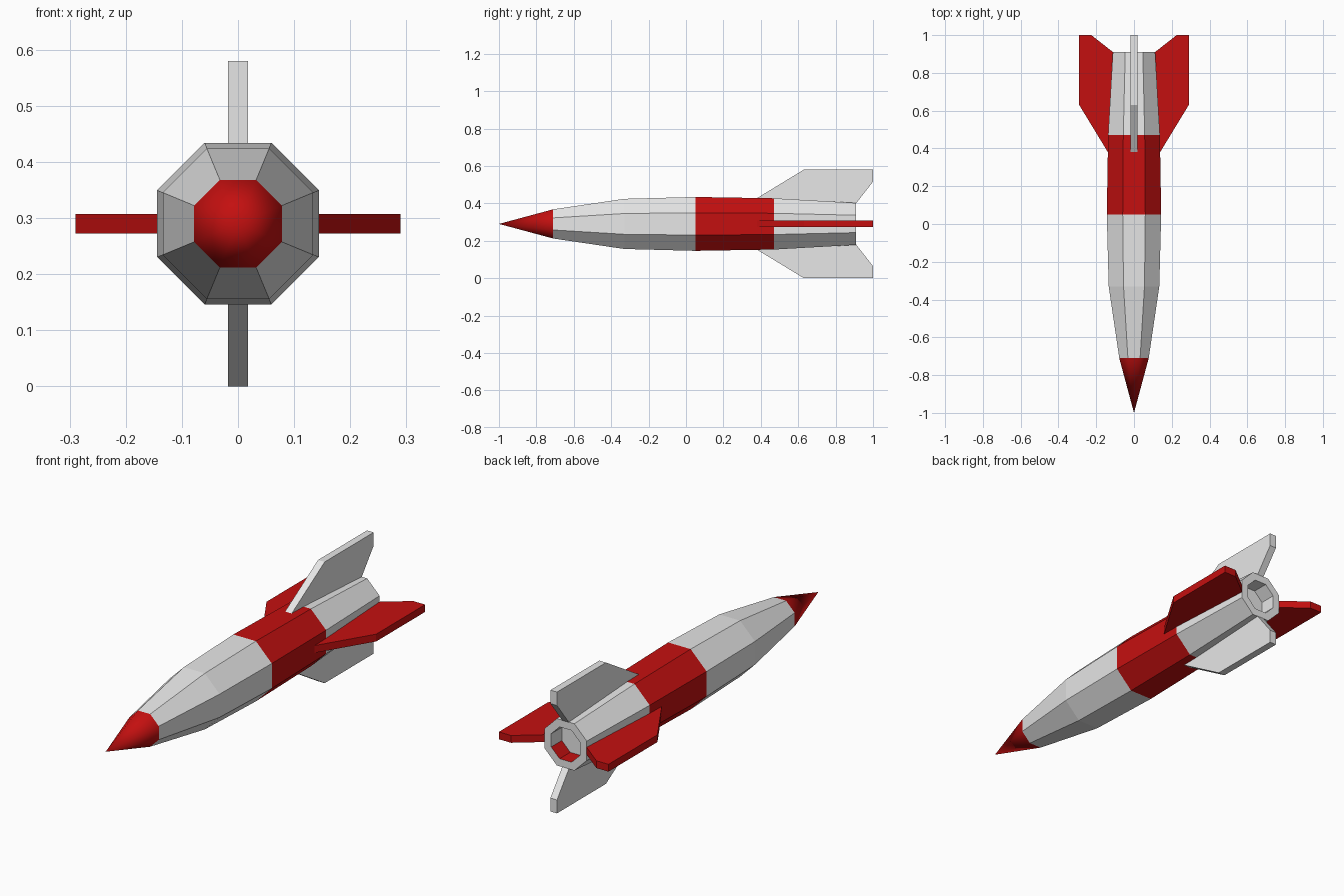
import bpy, bmesh, math
from mathutils import Matrix, Vector

if "Cube" in bpy.data.objects:
    bpy.data.objects.remove(bpy.data.objects["Cube"])

AXIS_Z = 0.29
SIDES = 8


def material(name, rgb):
    m = bpy.data.materials.new(name)
    m.diffuse_color = (*rgb, 1)
    m.use_nodes = True
    m.node_tree.nodes["Principled BSDF"].inputs["Base Color"].default_value = m.diffuse_color
    return m


GREY = material("light grey", (0.8, 0.8, 0.8))
RED = material("red", (0.55, 0.005, 0.005))


def finish(bm, name, mats):
    bmesh.ops.recalc_face_normals(bm, faces=bm.faces)
    me = bpy.data.meshes.new(name)
    bm.to_mesh(me)
    bm.free()
    for m in mats:
        me.materials.append(m)
    ob = bpy.data.objects.new(name, me)
    bpy.context.collection.objects.link(ob)
    return ob


def ring(bm, y, flat):
    # octagon with flat sides on top, bottom, left and right
    r = flat / math.cos(math.pi / SIDES)
    return [bm.verts.new((r * math.cos((i + 0.5) * math.tau / SIDES), y,
                          AXIS_Z + r * math.sin((i + 0.5) * math.tau / SIDES)))
            for i in range(SIDES)]


def bridge(bm, a, b):
    return [bm.faces.new((a[i], a[(i + 1) % SIDES], b[(i + 1) % SIDES], b[i]))
            for i in range(SIDES)]


# Body: octagonal hull with a red band and a recessed nozzle
bm = bmesh.new()
profile = [(-0.71, 0.078), (-0.33, 0.134), (0.05, 0.144), (0.47, 0.137),
           (0.91, 0.112), (0.91, 0.076), (0.83, 0.076)]
rings = [ring(bm, y, f) for y, f in profile]
for k in range(len(rings) - 1):
    for i, f in enumerate(bridge(bm, rings[k], rings[k + 1])):
        # red band, plus the red lower lining of the nozzle
        f.material_index = int(k == 2 or (k == 5 and i in (5, 6)))
bm.faces.new(rings[-1])
bm.faces.new(rings[0])
finish(bm, "rocket_body", [GREY, RED])

# Nose cone, smooth shaded
bm = bmesh.new()
base = ring(bm, -0.71, 0.078)
tip = bm.verts.new((0, -1, AXIS_Z))
for i in range(SIDES):
    bm.faces.new((base[i], base[(i + 1) % SIDES], tip)).smooth = True
finish(bm, "nose_cone", [RED])

# Four fins: (y, distance from axis) outline, extruded and turned round the axis
outline = [(0.38, 0.138), (0.63, 0.29), (1.0, 0.29), (1.0, 0.226),
           (0.91, 0.111), (0.905, 0.09), (0.38, 0.09)]
HALF = 0.0175
for k, (name, mat) in enumerate([("top_fin", GREY), ("right_fin", RED),
                                 ("bottom_fin", GREY), ("left_fin", RED)]):
    bm = bmesh.new()
    face = bm.faces.new([bm.verts.new((-HALF, y, r)) for y, r in outline])
    ext = bmesh.ops.extrude_face_region(bm, geom=[face])
    bmesh.ops.translate(bm, vec=Vector((2 * HALF, 0, 0)),
                        verts=[g for g in ext["geom"] if isinstance(g, bmesh.types.BMVert)])
    turn = Matrix.Translation((0, 0, AXIS_Z)) @ Matrix.Rotation(k * math.pi / 2, 4, 'Y')
    bmesh.ops.transform(bm, matrix=turn, verts=bm.verts)
    finish(bm, name, [mat])
